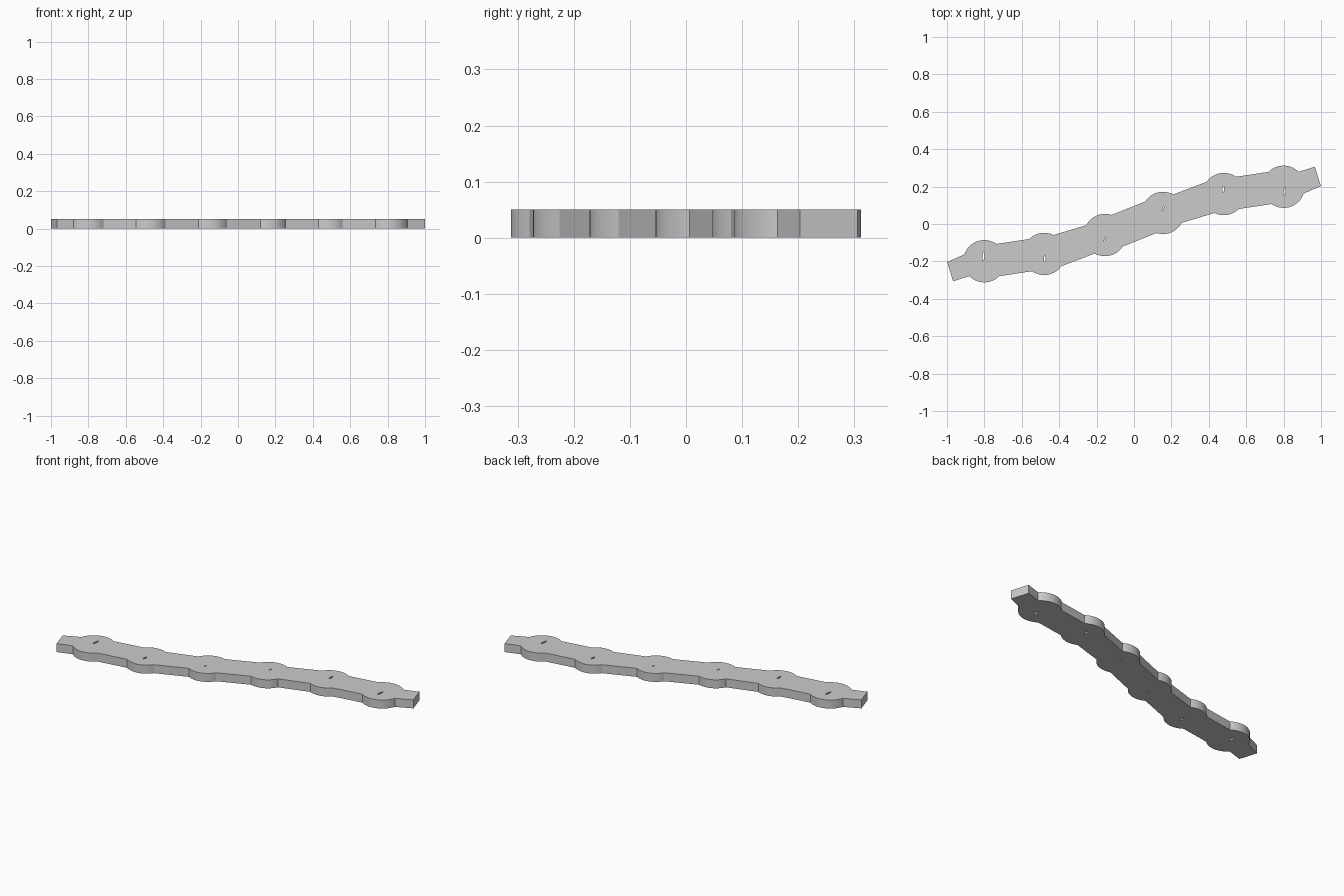
import bpy
import bmesh
import math
from mathutils import Vector

cube = bpy.data.objects.get("Cube")
if cube:
    bpy.data.objects.remove(cube, do_unlink=True)

THICK = 0.05
RADIUS = 0.113

# Lobes of the left half: centre, upper arc x range, lower arc x range
LOBES = [
    ((-0.80, -0.199), (-0.907, -0.735), (-0.88, -0.72)),
    ((-0.48, -0.160), (-0.56, -0.43), (-0.545, -0.388)),
    ((-0.155, -0.059), (-0.255, -0.12), (-0.21, -0.06)),
]
# Pin slots of the left half: centre, width, length, lean
SLOTS = [
    ((-0.805, -0.173), 0.011, 0.044, 0.12),
    ((-0.477, -0.184), 0.010, 0.034, 0.08),
    ((-0.155, -0.081), 0.006, 0.024, 0.30),
]


def arc(centre, x_range, side, steps=16):
    """Points along the upper (side 1) or lower (side -1) rim of a lobe."""
    a, b = (side * math.acos((x - centre[0]) / RADIUS) for x in x_range)
    angles = [a + (b - a) * i / steps for i in range(steps + 1)]
    return [Vector((centre[0] + RADIUS * math.cos(t),
                    centre[1] + RADIUS * math.sin(t), 0)) for t in angles]


def slot(centre, width, length, lean, sides=10):
    """Slim oval ring for a pin slot."""
    ring = []
    for i in range(sides):
        t = math.tau * i / sides
        y = length / 2 * math.sin(t)
        ring.append(Vector((centre[0] + width / 2 * math.cos(t) + lean * y,
                            centre[1] + y, 0)))
    return ring


# The outline is one half-turn repeated twice
upper = [Vector((-0.967, -0.306, 0)), Vector((-0.999, -0.203, 0))]
for centre, top_range, _ in LOBES:
    upper += arc(centre, top_range, 1)
for centre, _, low_range in reversed(LOBES):
    upper += [-p for p in reversed(arc(centre, low_range, -1))]
outline = upper + [-p for p in upper]

rings = [outline]
for args in SLOTS:
    ring = slot(*args)
    rings += [ring, [-p for p in ring]]

# Fill the outline around the slots, then extrude to a plate
bm = bmesh.new()
for ring in rings:
    verts = [bm.verts.new(p) for p in ring]
    for i, v in enumerate(verts):
        bm.edges.new((verts[i - 1], v))
bmesh.ops.triangle_fill(bm, use_beauty=True, edges=bm.edges[:],
                        normal=(0, 0, 1))
grown = bmesh.ops.extrude_face_region(bm, geom=bm.faces[:],
                                      use_keep_orig=True)["geom"]
for v in grown:
    if isinstance(v, bmesh.types.BMVert):
        v.co.z = THICK
bmesh.ops.recalc_face_normals(bm, faces=bm.faces[:])

mesh = bpy.data.meshes.new("lobed_strip")
bm.to_mesh(mesh)
bm.free()
strip = bpy.data.objects.new("lobed_strip", mesh)
bpy.context.collection.objects.link(strip)

# Plain grey finish
grey = bpy.data.materials.new("plain_grey")
grey.use_nodes = True
colour = (0.6, 0.6, 0.6, 1)
grey.diffuse_color = colour
grey.node_tree.nodes["Principled BSDF"].inputs["Base Color"].default_value = colour
mesh.materials.append(grey)

# Smooth rims with crisp edges
bpy.context.view_layer.objects.active = strip
strip.select_set(True)
bpy.ops.object.shade_smooth_by_angle(angle=math.radians(25))
